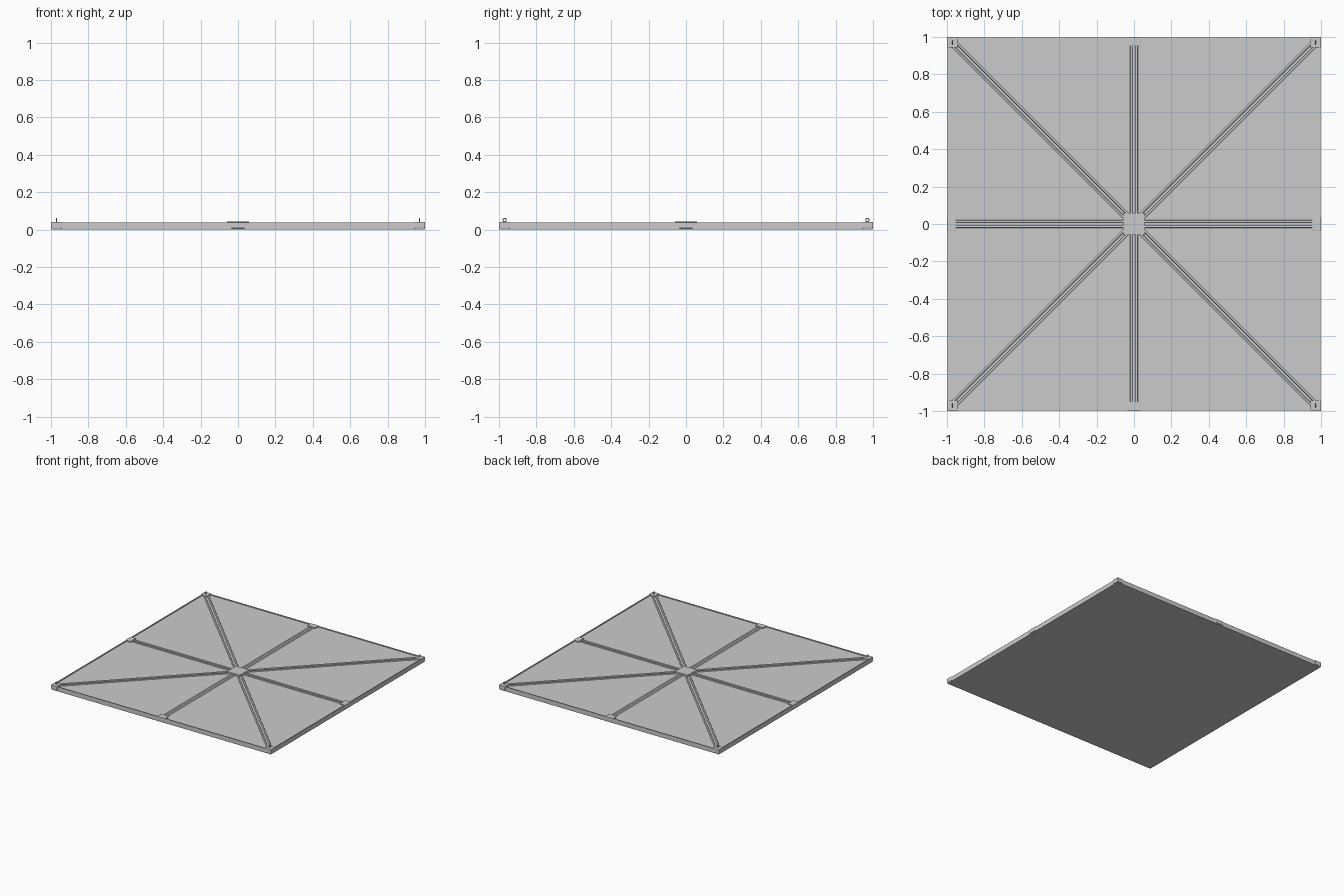
import bpy, bmesh, math
from mathutils import Matrix, Vector

if "Cube" in bpy.data.objects:
    bpy.data.objects.remove(bpy.data.objects["Cube"])

grey = bpy.data.materials.new("plain_grey")
grey.diffuse_color = (0.6, 0.6, 0.6, 1)
grey.use_nodes = True
grey.node_tree.nodes["Principled BSDF"].inputs["Base Color"].default_value = grey.diffuse_color


def finish(name, bm, bevel=0.0):
    me = bpy.data.meshes.new(name)
    bm.to_mesh(me)
    bm.free()
    me.materials.append(grey)
    ob = bpy.data.objects.new(name, me)
    bpy.context.collection.objects.link(ob)
    if bevel:
        mod = ob.modifiers.new("soft_edges", "BEVEL")
        mod.width = bevel
        mod.segments = 2
    return ob


def box(name, x0, x1, y0, y1, z0, z1, bevel=0.0):
    bm = bmesh.new()
    size = Matrix.Diagonal((x1 - x0, y1 - y0, z1 - z0, 1))
    mid = Matrix.Translation(((x0 + x1) / 2, (y0 + y1) / 2, (z0 + z1) / 2))
    bmesh.ops.create_cube(bm, size=1, matrix=mid @ size)
    return finish(name, bm, bevel)


def rod(name, a, b, radius):
    a, b = Vector(a), Vector(b)
    bm = bmesh.new()
    rot = (b - a).to_track_quat("Z", "Y").to_matrix().to_4x4()
    bmesh.ops.create_cone(bm, cap_ends=True, segments=12, radius1=radius, radius2=radius,
                          depth=(b - a).length, matrix=Matrix.Translation((a + b) / 2) @ rot)
    for f in bm.faces:
        f.smooth = len(f.verts) == 4
    return finish(name, bm)


# Base slab and its thin raised rim
E, TOP = 0.997, 0.031
box("slab", -E, E, -E, E, 0, TOP)
R = 0.008
for s, side in ((-1, "low"), (1, "high")):
    a, b = sorted((s * E, s * (E - R)))
    box(f"rim_x_{side}", a, b, -E, E, TOP - 0.002, 0.037)
    box(f"rim_y_{side}", -E + R, E - R, a, b, TOP - 0.002, 0.037)

# Twin rods running from the centre to the corners and edge middles
for k in range(8):
    ang = k * math.pi / 4
    d = Vector((math.cos(ang), math.sin(ang), 0))
    n = Vector((-d.y, d.x, 0))
    reach = 1.36 if k % 2 else 0.97
    for s in (-1, 1):
        off = n * s * 0.014 + Vector((0, 0, TOP))
        rod(f"rod_{k}_{'a' if s < 0 else 'b'}", d * 0.03 + off, d * reach + off, 0.0065)

# Centre plate over the crossing
box("centre_plate", -0.06, 0.06, -0.06, 0.06, 0.028, 0.043, 0.004)

# Clamps at the middle of each edge
for s in (-1, 1):
    a, b = sorted((s * 0.952, s))
    box("edge_clamp_x", a, b, -0.036, 0.036, 0.007, 0.040, 0.003)
    box("edge_clamp_y", -0.036, 0.036, a, b, 0.007, 0.040, 0.003)

# Corner clamps with lifting rings
for sx in (-1, 1):
    for sy in (-1, 1):
        x0, x1 = sorted((sx * 0.943, sx))
        y0, y1 = sorted((sy * 0.943, sy))
        box("corner_clamp", x0, x1, y0, y1, 0.006, 0.042, 0.004)
        bpy.ops.mesh.primitive_torus_add(
            location=(sx * 0.97, sy * 0.97, 0.051), rotation=(0, math.pi / 2, 0),
            major_radius=0.009, minor_radius=0.0025, major_segments=20, minor_segments=8)
        ring = bpy.context.object
        ring.name = "lifting_ring"
        ring.data.materials.append(grey)
        bpy.ops.object.shade_smooth()
